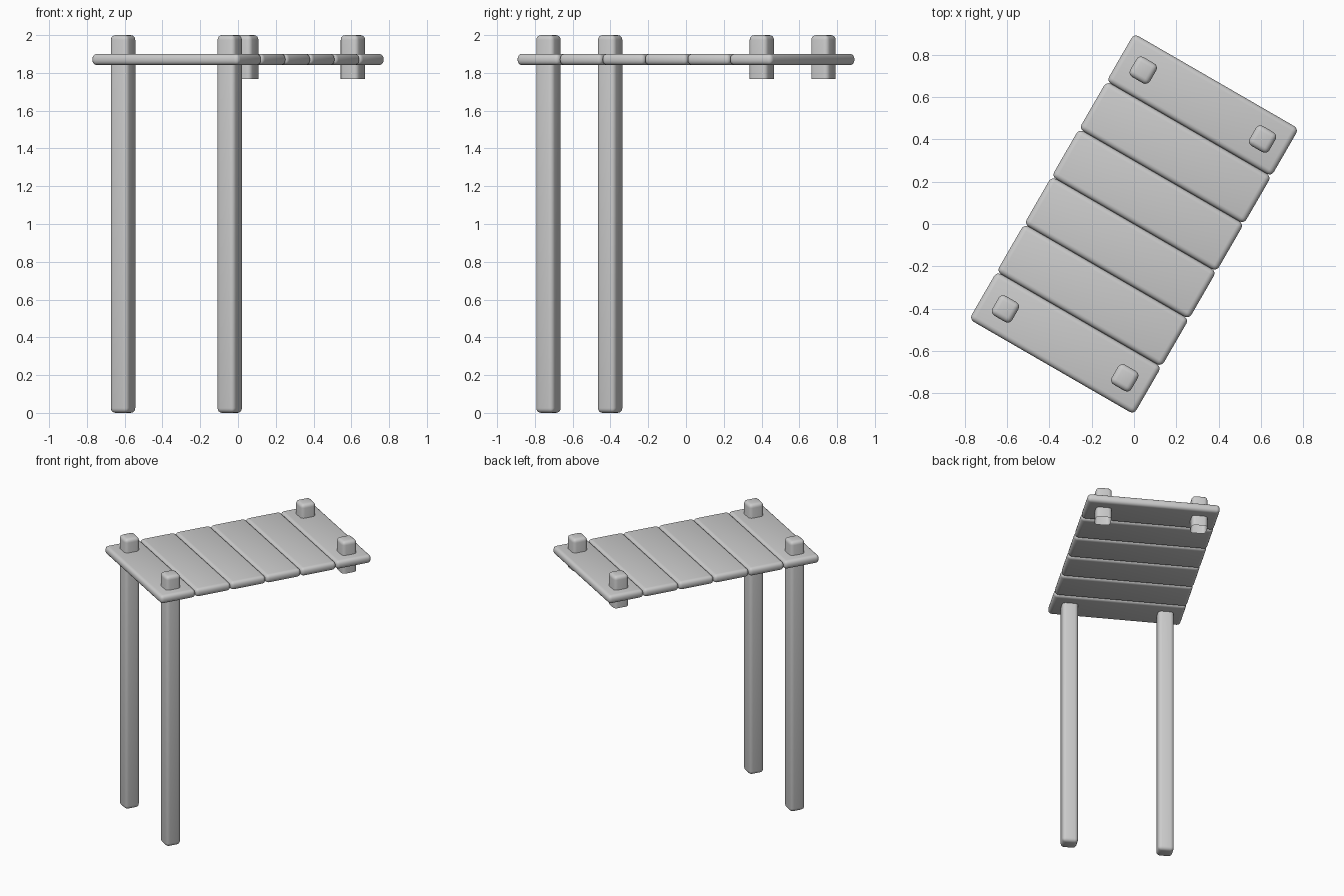
import bpy, bmesh
from math import radians
from mathutils import Matrix, Vector

if "Cube" in bpy.data.objects:
    bpy.data.objects.remove(bpy.data.objects["Cube"])

TURN = Matrix.Rotation(radians(-30), 4, 'Z')


def rounded_box(name, size, center, radius, cut_z=None):
    """Bevelled box in the turned deck frame, optionally cut off (open) below cut_z."""
    bm = bmesh.new()
    bmesh.ops.create_cube(bm, size=1.0)
    bmesh.ops.scale(bm, vec=size, verts=bm.verts)
    bmesh.ops.bevel(bm, geom=bm.edges[:], offset=radius, segments=4,
                    profile=0.5, affect='EDGES')
    bmesh.ops.translate(bm, vec=center, verts=bm.verts)
    if cut_z is not None:
        bmesh.ops.bisect_plane(bm, geom=bm.verts[:] + bm.edges[:] + bm.faces[:],
                               plane_co=Vector((0, 0, cut_z)),
                               plane_no=Vector((0, 0, 1)), clear_inner=True)
    bmesh.ops.transform(bm, matrix=TURN, verts=bm.verts)
    for f in bm.faces:
        f.smooth = True
    mesh = bpy.data.meshes.new(name)
    bm.to_mesh(mesh)
    bm.free()
    mesh.set_sharp_from_angle(angle=radians(40))
    obj = bpy.data.objects.new(name, mesh)
    bpy.context.collection.objects.link(obj)
    return obj


# deck planks laid side by side
PITCH = 0.26
for i in range(6):
    rounded_box(f"plank_{i + 1}", (0.90, PITCH, 0.06),
                (0, (i - 2.5) * PITCH, 1.871), 0.025)

# tall posts at the front end, short open-bottomed stubs at the back end
for side, x in (("left", -0.326), ("right", 0.326)):
    rounded_box(f"tall_post_{side}", (0.108, 0.108, 2.0), (x, -0.652, 1.0), 0.025)
    rounded_box(f"short_post_{side}", (0.108, 0.108, 2.0), (x, 0.652, 1.0), 0.025,
                cut_z=1.767)
